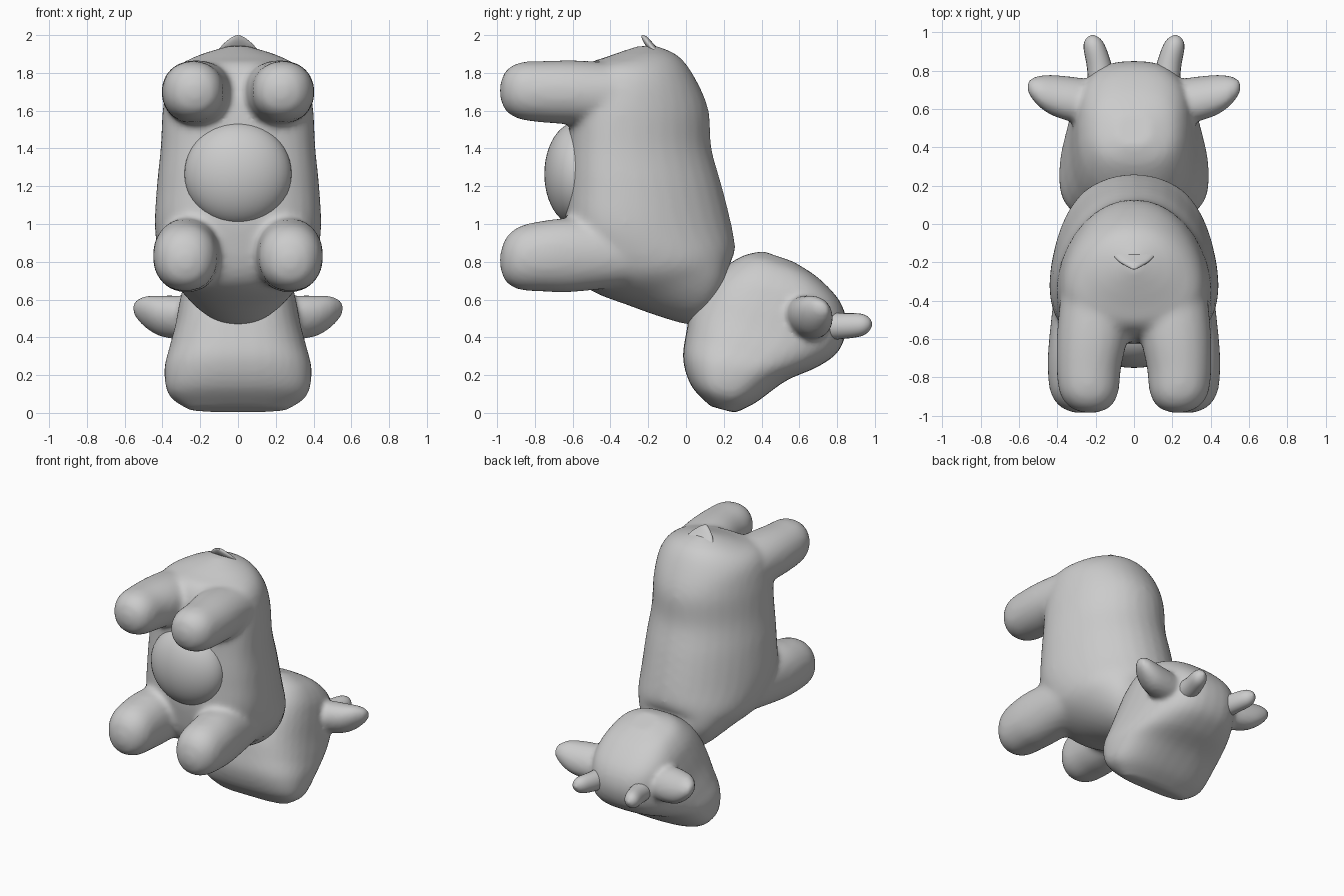
import bpy, bmesh, math
from mathutils import Vector, Matrix

cube = bpy.data.objects.get("Cube")
if cube:
    bpy.data.objects.remove(cube, do_unlink=True)

grey = bpy.data.materials.new("plain_grey")
grey.use_nodes = True
grey.diffuse_color = (0.6, 0.6, 0.6, 1)
grey.node_tree.nodes["Principled BSDF"].inputs["Base Color"].default_value = (0.6, 0.6, 0.6, 1)


def catmull(a, b, c, d, t):
    return 0.5 * (2 * b + (c - a) * t + (2 * a - 5 * b + 4 * c - d) * t * t
                  + (3 * b - a - 3 * c + d) * t ** 3)


def loft(bm, rings, power=2.0, steps=5, sides=36):
    """Skin a closed tube through rings of (centre, half axis u, half axis v, skew).
    The skew vector moves the widest part of the ring along v."""
    rings = [[Vector(p) for p in r] for r in rings]
    dense = []
    last = len(rings) - 1
    for i in range(last):
        q = [rings[max(0, min(last, i + k))] for k in (-1, 0, 1, 2)]
        for s in range(steps):
            dense.append([catmull(*[r[j] for r in q], s / steps) for j in range(4)])
    dense.append(rings[-1])
    loops = []
    for c, u, v, skew in dense:
        loop = []
        for k in range(sides):
            a = 2 * math.pi * k / sides
            ca, sa = math.cos(a), math.sin(a)
            x = math.copysign(abs(ca) ** (2 / power), ca)
            y = math.copysign(abs(sa) ** (2 / power), sa)
            loop.append(bm.verts.new(c + u * x + v * y + skew * (1 - y * y)))
        loops.append(loop)
    for lo, hi in zip(loops, loops[1:]):
        for k in range(sides):
            n = (k + 1) % sides
            bm.faces.new((lo[k], lo[n], hi[n], hi[k]))
    bm.faces.new(loops[0][::-1])
    bm.faces.new(loops[-1])


def profile_rings(rows):
    """Rows of (y, z) on one edge, (y, z) on the other, half width in x, skew."""
    out = []
    for y1, z1, y2, z2, w, skew in rows:
        v = Vector((0, (y1 - y2) / 2, (z1 - z2) / 2))
        out.append(((0, (y1 + y2) / 2, (z1 + z2) / 2), (w, 0, 0), v, v * skew))
    return out


def finish(name, bm, voxel=0, iterations=0):
    bmesh.ops.recalc_face_normals(bm, faces=bm.faces)
    for f in bm.faces:
        f.smooth = True
    me = bpy.data.meshes.new(name)
    bm.to_mesh(me)
    bm.free()
    me.materials.append(grey)
    ob = bpy.data.objects.new(name, me)
    bpy.context.collection.objects.link(ob)
    if voxel:
        # fuse overlapping volumes, then soften the joints
        rm = ob.modifiers.new("fuse", 'REMESH')
        rm.mode = 'VOXEL'
        rm.voxel_size = voxel
        rm.use_smooth_shade = True
        sm = ob.modifiers.new("soften", 'SMOOTH')
        sm.factor = 0.5
        sm.iterations = iterations
    return ob


# Torso with a round back, fuller front and keeled throat, plus four stubby legs
bm = bmesh.new()
loft(bm, profile_rings([
    (-0.16, 1.945, -0.26, 1.94, 0.05, 0),
    (-0.035, 1.885, -0.42, 1.885, 0.23, -0.1),
    (0.055, 1.76, -0.54, 1.83, 0.35, -0.22),
    (0.12, 1.60, -0.61, 1.66, 0.395, -0.27),
    (0.135, 1.40, -0.63, 1.40, 0.41, -0.27),
    (0.19, 1.20, -0.64, 1.20, 0.43, -0.27),
    (0.24, 1.00, -0.64, 0.95, 0.44, -0.25),
    (0.26, 0.88, -0.56, 0.69, 0.405, -0.05),
    (0.25, 0.825, -0.28, 0.56, 0.33, 0.1),
    (0.23, 0.79, 0.00, 0.47, 0.26, 0.2),
    (0.25, 0.70, 0.12, 0.48, 0.15, 0.1)]), power=2.1)
front_leg = [(-0.3, 0.24, 0.84, 0.17, 0.17), (-0.6, 0.268, 0.835, 0.175, 0.195),
             (-0.75, 0.277, 0.83, 0.173, 0.188), (-0.88, 0.277, 0.82, 0.158, 0.168),
             (-0.955, 0.277, 0.81, 0.105, 0.115), (-0.985, 0.277, 0.805, 0.03, 0.03)]
rear_leg = [(-0.25, 0.20, 1.68, 0.17, 0.16), (-0.55, 0.215, 1.695, 0.185, 0.17),
            (-0.75, 0.235, 1.70, 0.168, 0.163), (-0.88, 0.235, 1.705, 0.153, 0.15),
            (-0.955, 0.23, 1.705, 0.105, 0.105), (-0.985, 0.23, 1.705, 0.03, 0.03)]
for side in (-1, 1):
    for leg in (front_leg, rear_leg):
        loft(bm, [((side * x, y, z), (rx, 0, 0), (0, 0, rz), (0, 0, 0))
                  for y, x, z, rx, rz in leg], power=2.15)
finish("body_and_legs", bm, 0.02, 9)

# Rounded belly bulge
bm = bmesh.new()
bmesh.ops.create_uvsphere(bm, u_segments=40, v_segments=24, radius=1,
                          matrix=Matrix.Translation((0, -0.575, 1.265))
                          @ Matrix.Diagonal((0.285, 0.175, 0.275, 1)))
finish("belly_bulge", bm)

# Broad head, muzzle at the bottom, with leaf-shaped ears
bm = bmesh.new()
loft(bm, profile_rings([
    (0.13, 0.035, 0.26, 0.00, 0.255, 0),
    (0.03, 0.14, 0.37, 0.055, 0.365, 0),
    (-0.015, 0.28, 0.53, 0.17, 0.39, 0),
    (0.00, 0.42, 0.70, 0.245, 0.365, 0),
    (0.03, 0.55, 0.81, 0.33, 0.335, 0),
    (0.10, 0.68, 0.85, 0.46, 0.31, 0),
    (0.20, 0.77, 0.815, 0.59, 0.28, 0),
    (0.31, 0.835, 0.70, 0.715, 0.21, 0),
    (0.41, 0.855, 0.57, 0.80, 0.09, 0)]), power=2.6)
for side in (-1, 1):
    loft(bm, [((side * x, y, z), (0, 0.078 * s, -0.09 * s), (0, 0.078 * s, 0.062 * s), (0, 0, 0))
              for x, y, z, s in [(0.20, 0.64, 0.50, 1.0), (0.32, 0.65, 0.505, 1.06),
                                 (0.42, 0.67, 0.515, 0.97), (0.49, 0.69, 0.535, 0.76),
                                 (0.54, 0.71, 0.55, 0.42), (0.557, 0.715, 0.555, 0.12)]])
finish("head_and_ears", bm, 0.017, 5)

# Short blunt horns
for side, label in ((-1, "right"), (1, "left")):
    bm = bmesh.new()
    loft(bm, [((side * x, y, z), (r, 0, 0), (0, 0, r * 1.05), (0, 0, 0))
              for x, y, z, r in [(0.165, 0.70, 0.46, 0.072), (0.18, 0.82, 0.46, 0.066),
                                 (0.205, 0.92, 0.465, 0.058), (0.213, 0.965, 0.468, 0.038),
                                 (0.215, 0.985, 0.47, 0.008)]], sides=20)
    finish(label + "_horn", bm)

# Tiny flap tail
bm = bmesh.new()
loft(bm, [((0, y, z), (w, 0, 0), (0, t * 0.7, t * 0.7), (0, 0, 0))
          for y, z, w, t in [(-0.15, 1.90, 0.12, 0.02), (-0.19, 1.945, 0.085, 0.02),
                             (-0.217, 1.98, 0.042, 0.016), (-0.234, 1.998, 0.01, 0.004)]], sides=20)
finish("tail", bm)
